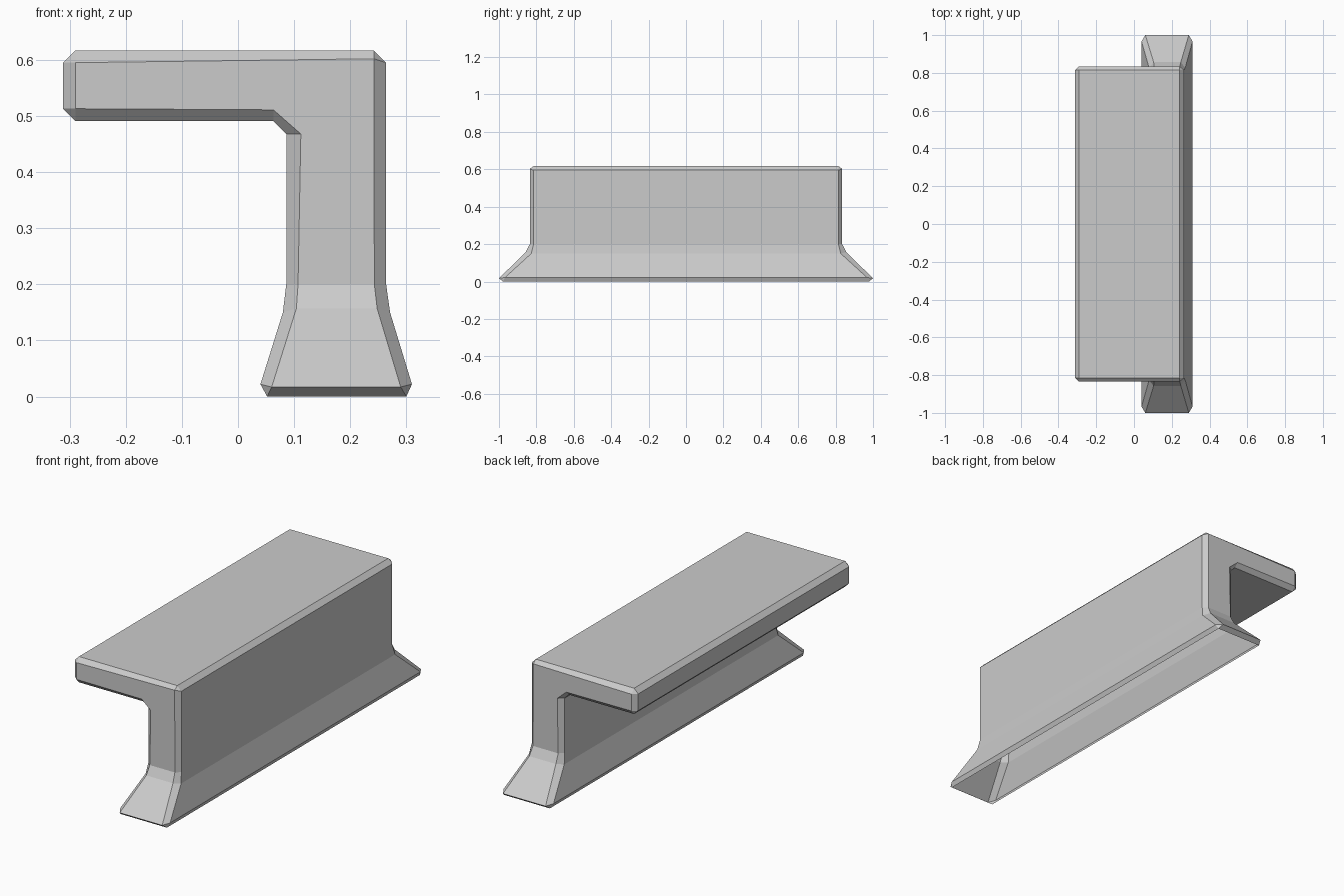
import bpy, bmesh

if "Cube" in bpy.data.objects:
    bpy.data.objects.remove(bpy.data.objects["Cube"])

# Open profile from the left foot rim, over the ledge, to the right foot rim.
# Each row: (x, z, y) of the long side edge, (x, z, y) of the end cap edge.
Y, E = 0.815, 0.835
PROFILE = [
    ((0.052, 0.0, 0.978), (0.052, 0.0, 0.978)),        # left foot rim
    ((0.04, 0.022, 0.967), (0.06, 0.017, 1.0)),
    ((0.08, 0.15, 0.827), (0.104, 0.157, 0.857)),
    ((0.086, 0.2, Y), (0.107, 0.2, E)),
    ((0.086, 0.468, Y), (0.112, 0.468, E)),            # inner corner chamfer
    ((0.063, 0.491, Y), (0.063, 0.511, E)),
    ((-0.29, 0.491, Y), (-0.29, 0.513, E)),            # ledge nose
    ((-0.312, 0.513, Y), (-0.29, 0.513, E)),
    ((-0.312, 0.595, Y), (-0.29, 0.595, E)),
    ((-0.29, 0.617, Y), (-0.29, 0.595, E)),
    ((0.242, 0.617, Y), (0.242, 0.602, E)),            # outer top corner
    ((0.264, 0.595, Y), (0.242, 0.602, E)),
    ((0.264, 0.2, Y), (0.243, 0.2, E)),
    ((0.271, 0.15, 0.827), (0.248, 0.157, 0.857)),
    ((0.31, 0.022, 0.967), (0.29, 0.017, 1.0)),
    ((0.30, 0.0, 0.978), (0.30, 0.0, 0.978)),          # right foot rim
]

bm = bmesh.new()
cache = {}


def vert(p, side):
    key = (p[0], p[2] * side, p[1])
    if key not in cache:
        cache[key] = bm.verts.new(key)
    return cache[key]


def face(verts):
    unique = list(dict.fromkeys(verts))
    if len(unique) > 2:
        bm.faces.new(unique)


sides = {}
for s in (-1, 1):
    outer = [vert(o, s) for o, c in PROFILE]
    cap = [vert(c, s) for o, c in PROFILE]
    sides[s] = outer
    # Chamfer strip around the end
    for i in range(len(PROFILE) - 1):
        face([outer[i], outer[i + 1], cap[i + 1], cap[i]])
    # Flared foot end, then the L-shaped end face
    for i in range(3):
        face([cap[i], cap[i + 1], cap[14 - i], cap[15 - i]])
    face(cap[3:13])

# Long faces joining both ends; the underside stays open
for i in range(len(PROFILE) - 1):
    face([sides[-1][i], sides[1][i], sides[1][i + 1], sides[-1][i + 1]])

bmesh.ops.recalc_face_normals(bm, faces=bm.faces[:])
mesh = bpy.data.meshes.new("ledge_wall")
bm.to_mesh(mesh)
bm.free()
bpy.context.collection.objects.link(bpy.data.objects.new("ledge_wall", mesh))
